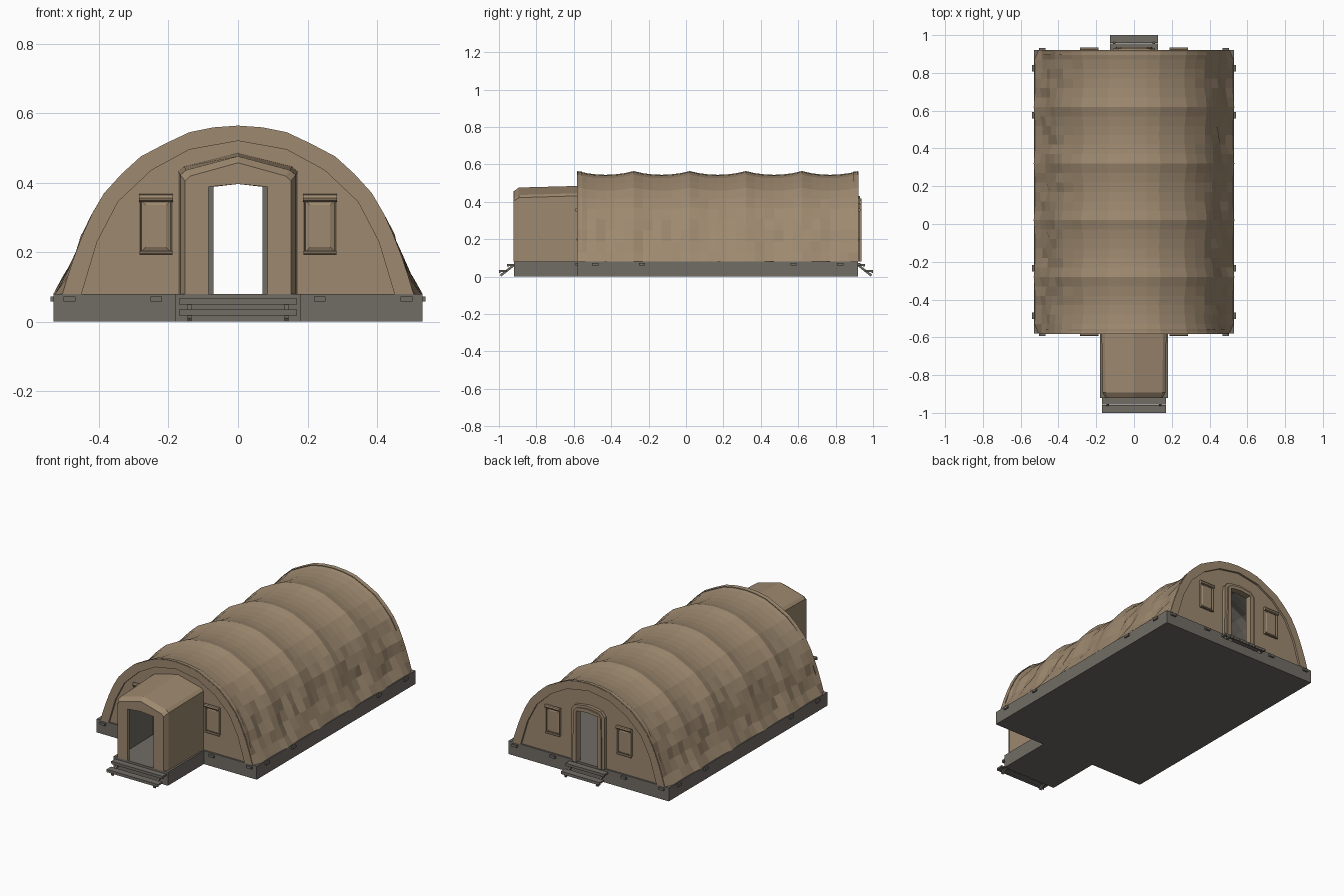
import bpy, bmesh, math, random
from mathutils import Vector, Matrix

if "Cube" in bpy.data.objects:
    bpy.data.objects.remove(bpy.data.objects["Cube"])

random.seed(4)


def mat(name, col):
    m = bpy.data.materials.new(name)
    m.diffuse_color = (*col, 1)
    m.use_nodes = True
    m.node_tree.nodes["Principled BSDF"].inputs["Base Color"].default_value = m.diffuse_color
    return m


CANVAS = mat("tan canvas", (0.34, 0.25, 0.16))
GREY = mat("warm grey", (0.165, 0.15, 0.13))
FLOOR = 0.08


def finish(name, bm, mats, recalc=True):
    if recalc:
        bmesh.ops.recalc_face_normals(bm, faces=bm.faces)
    me = bpy.data.meshes.new(name)
    bm.to_mesh(me)
    bm.free()
    for m in mats:
        me.materials.append(m)
    ob = bpy.data.objects.new(name, me)
    bpy.context.collection.objects.link(ob)
    return ob


def prism(name, pts, y0, y1, mats, inner=0):
    """Extrude an xz outline along y; faces looking along 'inner' get the lining."""
    bm = bmesh.new()
    f = bm.faces.new([bm.verts.new((x, y0, z)) for x, z in pts])
    r = bmesh.ops.extrude_face_region(bm, geom=[f])
    for v in r["geom"]:
        if isinstance(v, bmesh.types.BMVert):
            v.co.y = y1
    bmesh.ops.recalc_face_normals(bm, faces=bm.faces)
    bm.normal_update()
    for f in bm.faces:
        if f.normal.y * inner > 0.9:
            f.material_index = 1
    return finish(name, bm, mats)


def box(name, c, s, m, rot=0):
    bm = bmesh.new()
    bmesh.ops.create_cube(bm, size=1, matrix=Matrix.Translation(c)
                          @ Matrix.Rotation(rot, 4, 'X') @ Matrix.Diagonal((*s, 1)))
    return finish(name, bm, [m])


def mirror_half(half):
    return half + [(-x, z) for x, z in reversed(half) if x > 0]


def with_door(half, w, h):
    return mirror_half(half) + [(-w, FLOOR), (-w, h), (0, h + 0.008), (w, h), (w, FLOOR)]


def loft(name, rows, thickness):
    """Skin over a list of cross sections, with a grey inner lining."""
    bm = bmesh.new()
    g = [[bm.verts.new(p) for p in r] for r in rows]
    for a, b in zip(g, g[1:]):
        for t in range(len(a) - 1):
            bm.faces.new((a[t], b[t], b[t + 1], a[t + 1]))
    ob = finish(name, bm, [CANVAS, GREY], recalc=False)
    s = ob.modifiers.new("lining", 'SOLIDIFY')
    s.thickness, s.offset, s.material_offset = thickness, -1, 1
    return ob


# Platform with the porch projecting at the front
bm = bmesh.new()
out = [(-.53, .92), (-.53, -.58), (-.18, -.58), (-.18, -.92),
       (.18, -.92), (.18, -.58), (.53, -.58), (.53, .92)]
f = bm.faces.new([bm.verts.new((x, y, 0)) for x, y in out])
r = bmesh.ops.extrude_face_region(bm, geom=[f])
bmesh.ops.translate(bm, vec=(0, 0, FLOOR),
                    verts=[v for v in r["geom"] if isinstance(v, bmesh.types.BMVert)])
finish("platform", bm, [GREY])

# Canvas cover: five sagging, wrinkled bays between six arches
half = [(.505, .08), (.49, .13), (.47, .19), (.447, .25), (.42, .31), (.385, .37),
        (.335, .425), (.28, .475), (.21, .512), (.14, .545), (.07, .559), (0, .564)]
arch = mirror_half(half)
STEPS, BAYS = 6, 5
rows = []
for i in range(STEPS * BAYS + 1):
    k = (i % STEPS) / STEPS
    sag = math.sin(math.pi * k) ** 0.8 if k else 0
    row = []
    for x, z in arch:
        low = max(0, min(1, (0.46 - z) / 0.2))       # side walls wrinkle most
        d = Vector((x, 0, (z - 0.1) * 0.9)).normalized()
        off = -0.02 * sag * (1 - 0.6 * low)
        if k and z > FLOOR:
            off += random.uniform(-.011, .009) * low
        p = Vector((x, -.58 + 1.5 * i / (STEPS * BAYS), z)) + d * off
        if 0 < i < STEPS * BAYS and z < 0.15:         # flared skirt
            p.x += math.copysign(0.026 if z < 0.1 else 0.01, x)
            p.z = max(p.z, FLOOR)
        if z == FLOOR:
            p.z = FLOOR
        row.append(p)
    rows.append(row)
loft("canvas_cover", rows, 0.008)

# End walls, arch rims and windows, front and back
inner_half = [(.45, .08), (.405, .23), (.345, .345), (.25, .435), (.14, .495), (0, .52)]
rim_out = [(x * .995, FLOOR + (z - FLOOR) * .995) for x, z in arch]
for tag, y, s, dw in (("front", -.58, -1, .085), ("back", .92, 1, .07)):
    prism(tag + "_end_wall", with_door(inner_half, dw, .388), y - s * .010, y - s * .022,
          [CANVAS, GREY], inner=-s)
    prism(tag + "_arch_rim", rim_out + mirror_half(inner_half)[::-1],
          y + s * .002, y - s * .024, [CANVAS, GREY], inner=-s)
    for side, cx in (("left", -.236), ("right", .236)):
        bm = bmesh.new()
        bmesh.ops.create_cube(bm, size=1, matrix=Matrix.Translation((cx, y - s * .005, .275))
                              @ Matrix.Diagonal((.092, .016, .155, 1)))
        face = [f for f in bm.faces if f.normal.y * s > .9]
        bmesh.ops.inset_region(bm, faces=face, thickness=.006, depth=-.007)
        bmesh.ops.inset_region(bm, faces=face, thickness=.018, depth=.006)
        finish(f"{tag}_{side}_window", bm, [CANVAS])
        for part, z, rad, w in (("flap_roll", .356, .011, .098), ("sill", .198, .005, .094)):
            bm = bmesh.new()
            bmesh.ops.create_cone(bm, cap_ends=True, segments=8, radius1=rad, radius2=rad,
                                  depth=w, matrix=Matrix.Translation((cx, y + s * .003, z))
                                  @ Matrix.Rotation(math.pi / 2, 4, 'Y'))
            finish(f"{tag}_{side}_window_{part}", bm, [CANVAS])
    # Tie-down clips on the platform ends
    for x in (-.485, -.235, .235, .485):
        box(tag + "_clip", (x, y + s * .005, .065), (.034, .014, .014), GREY)

for x in (-.532, .532):
    for y in (-.485, -.235, .575, .825):
        box("side_clip", (x, y, .065), (.014, .034, .014), GREY)

# Porch: gabled tunnel with chamfered front edge and a front wall


def gable(w, eave, apex):
    return [(w, FLOOR), (w, eave), (w * .9, eave + .014), (0, apex)]


stations = [(-.92, gable(.152, .405, .457)), (-.893, gable(.166, .422, .476)),
            (-.56, gable(.172, .432, .485))]
loft("porch_cover", [[(x, y, z) for x, z in mirror_half(h)] for y, h in stations], .008)
prism("porch_front_wall", with_door(stations[0][1], .085, .388), -.921, -.905,
      [CANVAS, GREY], inner=1)

# Back door frame, chamfered at the top, in two steps
for n, h, y in (("outer", [(.112, FLOOR), (.11, .39), (.085, .42), (0, .432)], .929),
                ("inner", [(.094, FLOOR), (.092, .385), (.07, .407), (0, .417)], .938)):
    prism(f"back_door_{n}_frame", with_door(h, .07, .388), .905, y, [CANVAS, GREY], inner=-1)

# Steps: two treads on sloping stringers at each door
for tag, s, w in (("front", -1, .17), ("back", 1, .128)):
    for z, y, d in ((.062, .938, .036), (.030, .979, .042)):
        box(tag + "_step_tread", (0, s * y, z), (w * 2, d, .010), GREY)
        box(tag + "_step_lip", (0, s * (y + d / 2 - .004), z - .007), (w * 2, .006, .010), GREY)
    for x in (-w * .82, w * .82):
        box(tag + "_step_stringer", (x, s * .956, .033), (.012, .09, .012), GREY,
            rot=-s * math.radians(38))
